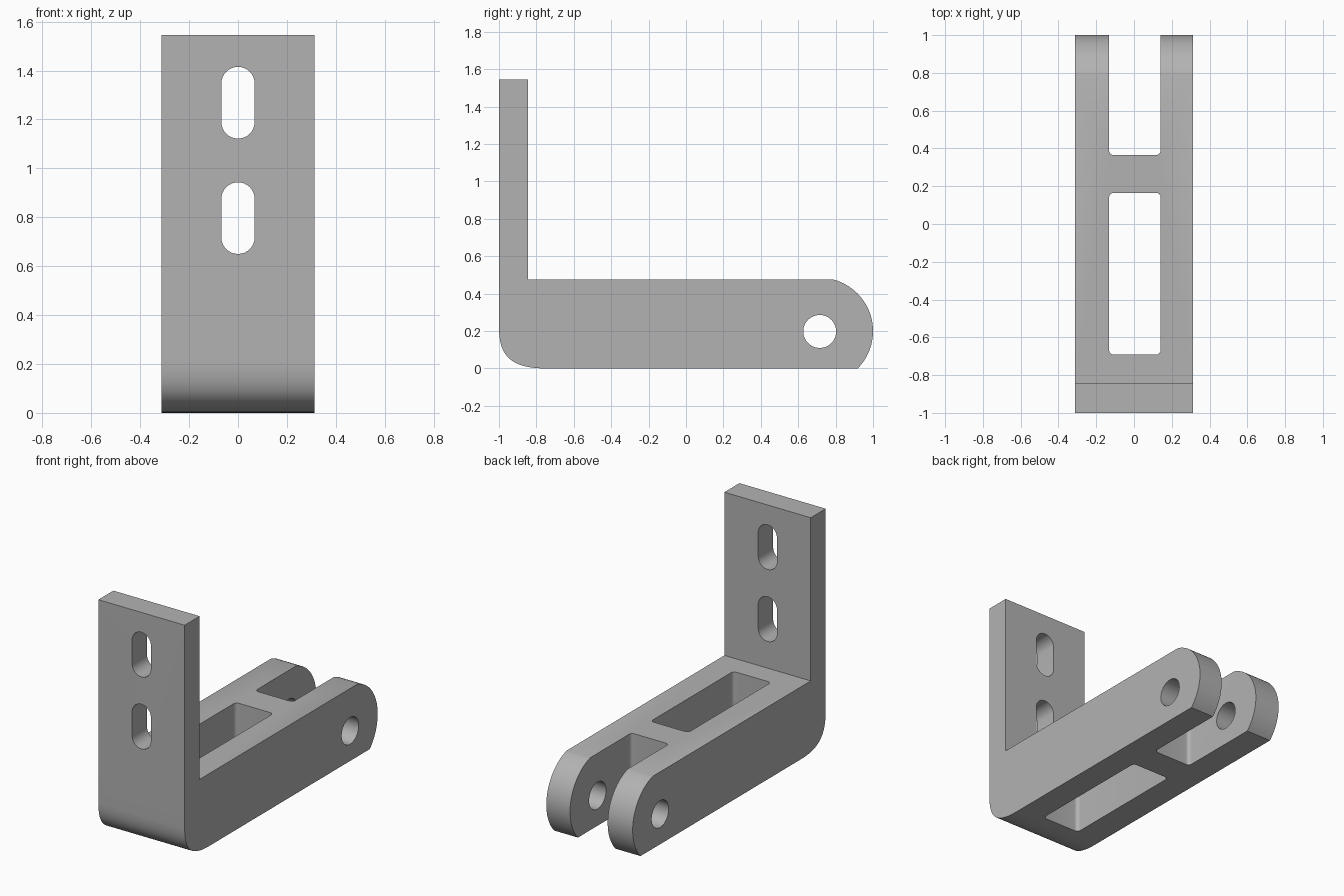
import bpy, bmesh
from math import sin, cos, pi, asin, acos, radians
from mathutils import Vector
from mathutils.geometry import interpolate_bezier

if "Cube" in bpy.data.objects:
    bpy.data.objects.remove(bpy.data.objects["Cube"])

GREY = (0.45, 0.45, 0.45, 1)
metal = bpy.data.materials.new("plain_grey")
metal.use_nodes = True
metal.diffuse_color = GREY
metal.node_tree.nodes["Principled BSDF"].inputs["Base Color"].default_value = GREY


def prism(name, outline, axis, lo, hi):
    """Extrude a closed 2D outline along the given axis."""
    def place(p, t):
        co = list(p)
        co.insert(axis, t)
        return co
    bm = bmesh.new()
    base = bm.faces.new([bm.verts.new(place(p, lo)) for p in outline])
    grown = bmesh.ops.extrude_face_region(bm, geom=[base])["geom"]
    shift = Vector((0, 0, 0))
    shift[axis] = hi - lo
    bmesh.ops.translate(bm, vec=shift, verts=[g for g in grown if isinstance(g, bmesh.types.BMVert)])
    bmesh.ops.recalc_face_normals(bm, faces=bm.faces)
    mesh = bpy.data.meshes.new(name)
    bm.to_mesh(mesh)
    bm.free()
    mesh.materials.append(metal)
    obj = bpy.data.objects.new(name, mesh)
    bpy.context.collection.objects.link(obj)
    return obj


def arc(cx, cy, r, start, end, steps):
    return [(cx + r * cos(start + (end - start) * i / steps),
             cy + r * sin(start + (end - start) * i / steps)) for i in range(steps + 1)]


def rounded(x0, x1, y0, y1, r, steps=8):
    """Rectangle with round corners, counter-clockwise."""
    corners = [(x1 - r, y1 - r), (x0 + r, y1 - r), (x0 + r, y0 + r), (x1 - r, y0 + r)]
    return [p for k, (cx, cy) in enumerate(corners)
            for p in arc(cx, cy, r, k * pi / 2, (k + 1) * pi / 2, steps)]


# Side profile: rounded heel, flat underside, rounded fork end, arm top, upright plate
HALF, TOP, ARM = 0.313, 1.545, 0.475
PIN_Y, PIN_Z, END_R = 0.715, 0.2, 0.285
heel = interpolate_bezier(Vector((-1, 0.22)), Vector((-1, 0.06)),
                          Vector((-0.93, 0)), Vector((-0.74, 0)), 20)
profile = [(p.x, p.y) for p in heel]
profile += arc(PIN_Y, PIN_Z, END_R, -asin(PIN_Z / END_R), asin((ARM - PIN_Z) / END_R), 32)
profile += [(-0.845, ARM), (-0.845, TOP), (-1, TOP)]
bracket = prism("bracket", profile, 0, -HALF, HALF)

# Openings: two plate slots, arm window, fork gap, pin hole
cutters = [
    prism("lower_slot", rounded(-0.068, 0.068, 0.65, 0.943, 0.0675), 1, -1.2, -0.7),
    prism("upper_slot", rounded(-0.068, 0.068, 1.122, 1.415, 0.0675), 1, -1.2, -0.7),
    prism("arm_window", rounded(-0.132, 0.141, -0.692, 0.165, 0.025), 2, -0.2, 0.7),
    prism("fork_gap", rounded(-0.132, 0.141, 0.365, 1.3, 0.025), 2, -0.2, 0.7),
    prism("pin_hole", arc(PIN_Y, PIN_Z - 0.002, 0.088, 0, 2 * pi * 47 / 48, 47), 0, -0.5, 0.5),
]
bpy.ops.object.select_all(action="DESELECT")
bracket.select_set(True)
bpy.context.view_layer.objects.active = bracket
for cutter in cutters:
    cutter.hide_render = True
    cut = bracket.modifiers.new(cutter.name, "BOOLEAN")
    cut.operation, cut.solver, cut.object = "DIFFERENCE", "EXACT", cutter
    bpy.ops.object.modifier_apply(modifier=cut.name)
    bpy.data.objects.remove(cutter)

bpy.ops.object.shade_smooth_by_angle(angle=radians(25))
